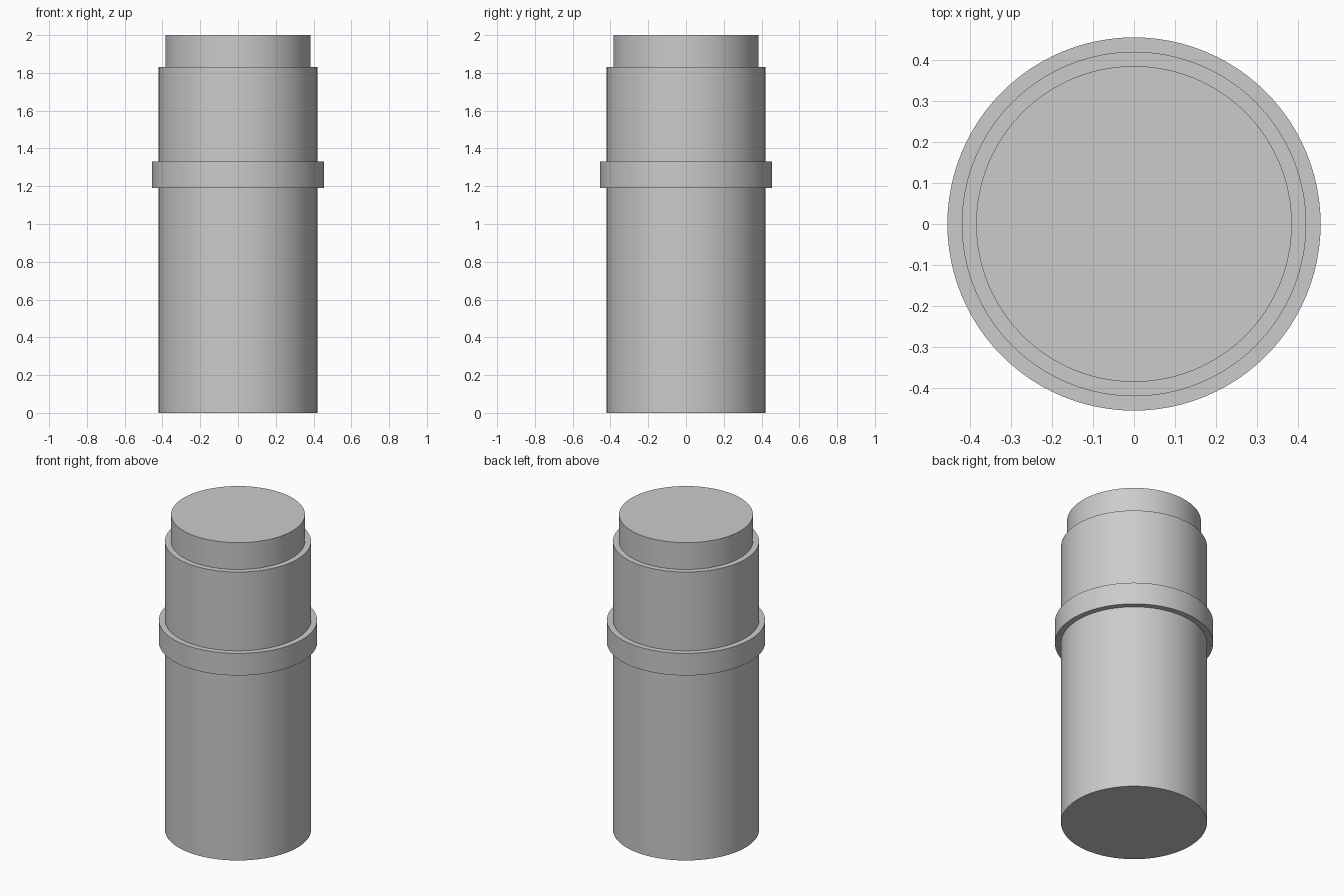
import bpy
import bmesh
import math

cube = bpy.data.objects.get("Cube")
if cube:
    bpy.data.objects.remove(cube, do_unlink=True)

# Plain grey material
grey = bpy.data.materials.new("light_grey")
grey.use_nodes = True
colour = (0.6, 0.6, 0.6, 1.0)
grey.diffuse_color = colour
grey.node_tree.nodes["Principled BSDF"].inputs["Base Color"].default_value = colour

SEGMENTS = 96
BODY_R, COLLAR_R, NECK_R = 0.42, 0.455, 0.385
COLLAR_BOTTOM, COLLAR_TOP = 1.19, 1.33
SHOULDER, TOP = 1.83, 2.0


def lathe(name, profile, material):
    """Revolve a (radius, height) profile around z and cap both ends."""
    bm = bmesh.new()
    rings = []
    for radius, height in profile:
        circle = bmesh.ops.create_circle(bm, segments=SEGMENTS, radius=radius)["verts"]
        bmesh.ops.translate(bm, verts=circle, vec=(0, 0, height))
        rings.append(circle)
    for low, high in zip(rings, rings[1:]):
        for i in range(SEGMENTS):
            j = (i + 1) % SEGMENTS
            bm.faces.new((low[i], low[j], high[j], high[i]))
    bm.faces.new(rings[0])
    bm.faces.new(rings[-1])
    bmesh.ops.recalc_face_normals(bm, faces=bm.faces)
    mesh = bpy.data.meshes.new(name)
    bm.to_mesh(mesh)
    bm.free()
    mesh.materials.append(material)
    obj = bpy.data.objects.new(name, mesh)
    bpy.context.collection.objects.link(obj)
    bpy.ops.object.select_all(action="DESELECT")
    obj.select_set(True)
    bpy.context.view_layer.objects.active = obj
    bpy.ops.object.shade_smooth_by_angle(angle=math.radians(30))
    return obj


# One solid turned part: barrel, raised collar, barrel, shoulder and narrower neck
lathe("collared_cylinder", [
    (BODY_R, 0),
    (BODY_R, COLLAR_BOTTOM),
    (COLLAR_R, COLLAR_BOTTOM),
    (COLLAR_R, COLLAR_TOP),
    (BODY_R, COLLAR_TOP),
    (BODY_R, SHOULDER),
    (NECK_R, SHOULDER),
    (NECK_R, TOP),
], grey)
